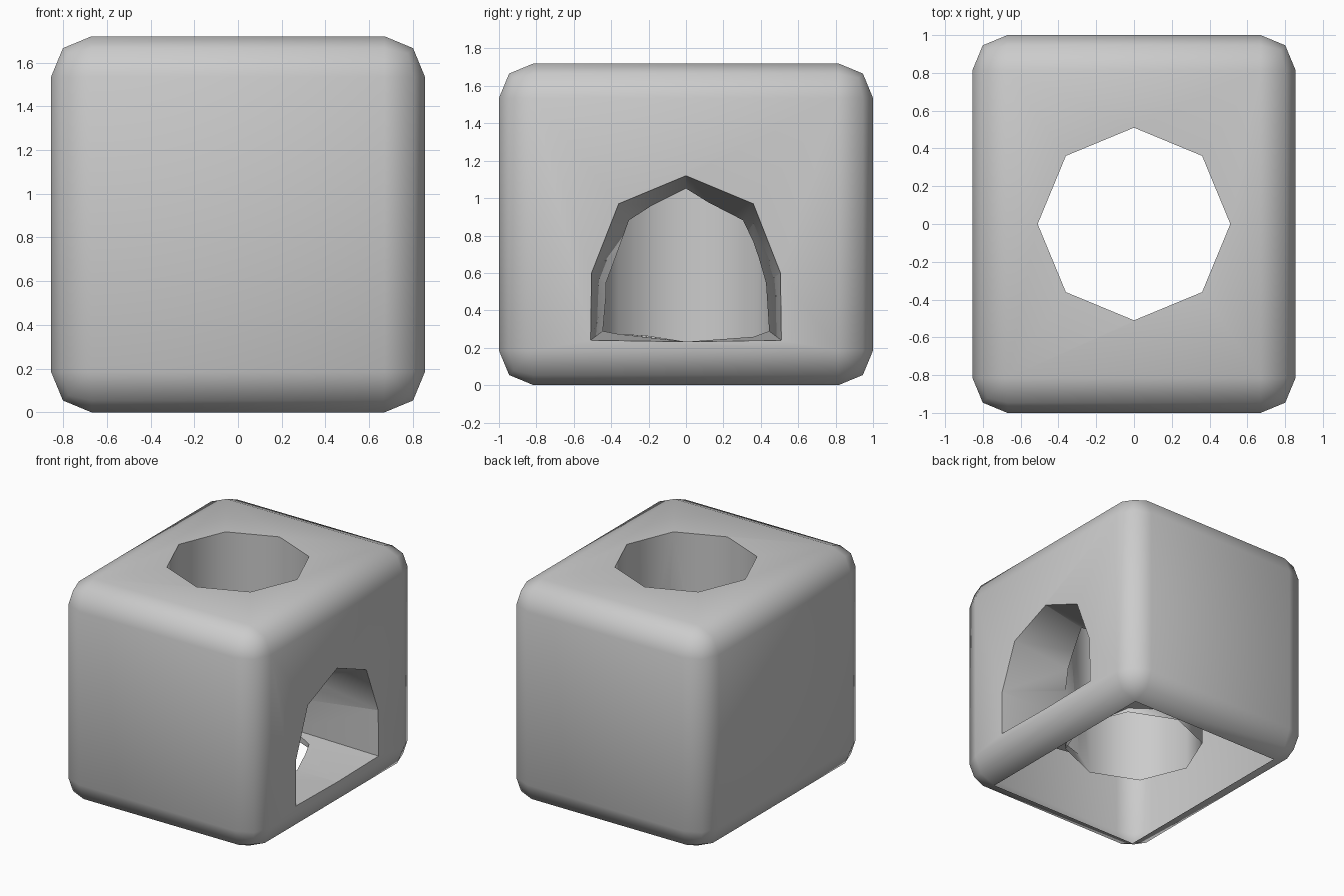
import bpy, bmesh, math

if "Cube" in bpy.data.objects:
    bpy.data.objects.remove(bpy.data.objects["Cube"])

def new_object(name, bm):
    bmesh.ops.recalc_face_normals(bm, faces=bm.faces)
    mesh = bpy.data.meshes.new(name)
    bm.to_mesh(mesh)
    bm.free()
    ob = bpy.data.objects.new(name, mesh)
    bpy.context.collection.objects.link(ob)
    return ob

def loft(name, a, b):
    """Closed solid between two matching outlines."""
    bm = bmesh.new()
    va, vb = [bm.verts.new(p) for p in a], [bm.verts.new(p) for p in b]
    n = len(va)
    for i in range(n):
        j = (i + 1) % n
        bm.faces.new((va[i], va[j], vb[j], vb[i]))
    bm.faces.new(va)
    bm.faces.new(vb)
    return new_object(name, bm)

def mirrored(x, half):
    """Full arch outline from its right half, apex first and floor centre last."""
    pts = half + [(-y, z) for y, z in reversed(half[1:-1])]
    return [(x, y, z) for y, z in pts]

def cut(target, cutter):
    mod = target.modifiers.new("cut", 'BOOLEAN')
    mod.operation, mod.solver, mod.object = 'DIFFERENCE', 'EXACT', cutter
    bpy.context.view_layer.objects.active = target
    bpy.ops.object.modifier_apply(modifier=mod.name)
    bpy.data.objects.remove(cutter)

# rounded block
bm = bmesh.new()
bmesh.ops.create_cube(bm, size=1)
for v in bm.verts:
    v.co = (v.co.x * 1.71, v.co.y * 2, (v.co.z + 0.5) * 1.72)
bmesh.ops.bevel(bm, geom=bm.edges[:], offset=0.185, segments=2, profile=0.5, affect='EDGES')
block = new_object("hollow_block", bm)

# vertical octagonal shaft
FLOOR = 0.225
octagon = [(0.51 * math.cos(i * math.pi / 4), 0.51 * math.sin(i * math.pi / 4)) for i in range(8)]
cut(block, loft("shaft_cutter", [(x, y, FLOOR) for x, y in octagon],
                [(x, y, 2) for x, y in octagon]))

# tapering arched side doorway that opens into the shaft
outer = [(0, 1.12), (0.36, 0.97), (0.505, 0.6), (0.51, 0.24), (0, 0.232)]
inner = [(0, 0.95), (0.26, 0.81), (0.405, 0.53), (0.43, 0.30), (0, 0.232)]
cut(block, loft("doorway_cutter", mirrored(0.856, outer), mirrored(0, inner)))

# open the underside and the bottom of the shaft
bm = bmesh.new()
bm.from_mesh(block.data)
openings = [f for f in bm.faces if abs(f.normal.z) > 0.99
            and (all(v.co.z < 0.001 for v in f.verts)
                 or all(abs(v.co.z - FLOOR) < 0.002 for v in f.verts))]
bmesh.ops.delete(bm, geom=openings, context='FACES')
bm.to_mesh(block.data)
bm.free()

# smooth walls with crisp hole rims
bpy.ops.object.select_all(action='DESELECT')
block.select_set(True)
bpy.context.view_layer.objects.active = block
bpy.ops.object.shade_smooth_by_angle(angle=math.radians(50))
